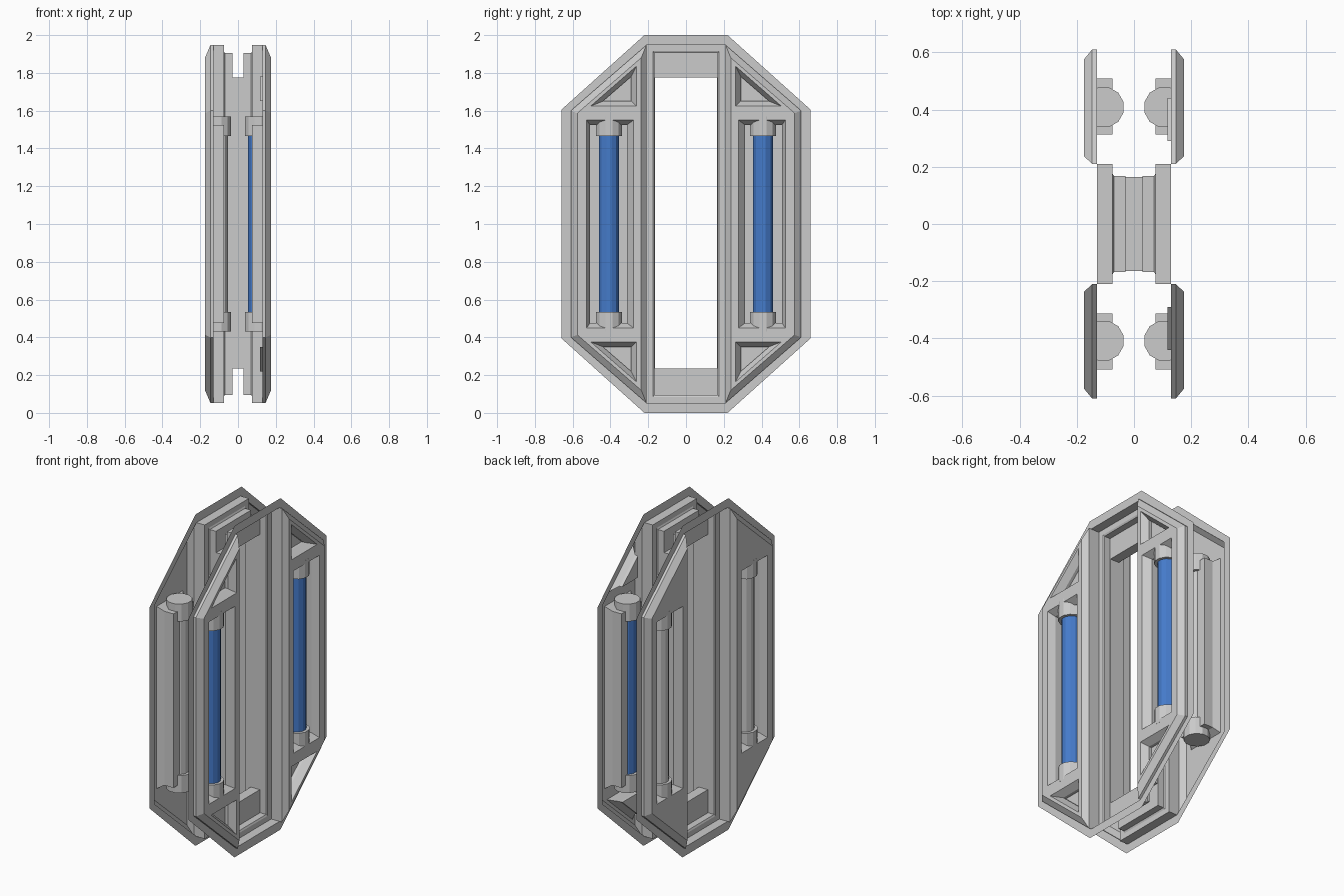
import bpy, bmesh, math
from mathutils import Vector

if "Cube" in bpy.data.objects:
    bpy.data.objects.remove(bpy.data.objects["Cube"])

blue = bpy.data.materials.new("blue")
blue.diffuse_color = (0.06, 0.2, 0.6, 1)
blue.use_nodes = True
blue.node_tree.nodes["Principled BSDF"].inputs["Base Color"].default_value = blue.diffuse_color


def ring(pts, x):
    return [Vector((x, y, z)) for y, z in pts]


def rect(y0, y1, z0, z1):
    return [(y0, z0), (y1, z0), (y1, z1), (y0, z1)]


def bridge(bm, *rings):
    # skin a series of matching closed outlines
    for a, b in zip(rings, rings[1:]):
        n = len(a)
        for i in range(n):
            j = (i + 1) % n
            bm.faces.new([bm.verts.new(p) for p in (a[i], a[j], b[j], b[i])])


def cap(bm, pts):
    bm.faces.new([bm.verts.new(p) for p in pts])


def fill(bm, *rings):
    # flat face with holes
    edges = []
    for r in rings:
        vs = [bm.verts.new(p) for p in r]
        edges += [bm.edges.new((vs[i - 1], vs[i])) for i in range(len(vs))]
    bmesh.ops.triangle_fill(bm, edges=edges, use_beauty=True, normal=(1, 0, 0))


def finish(bm, name, flip=False, mat=None):
    bmesh.ops.remove_doubles(bm, verts=bm.verts, dist=0.0005)
    bmesh.ops.recalc_face_normals(bm, faces=bm.faces)
    if flip:
        for v in bm.verts:
            v.co.x *= -1
    # outward means away from the centre plane on the outermost flat face
    bm.normal_update()
    top = max((f for f in bm.faces if abs(f.normal.x) > 0.99),
              key=lambda f: abs(f.calc_center_median().x), default=None)
    if top and top.normal.x * top.calc_center_median().x < 0:
        bmesh.ops.reverse_faces(bm, faces=bm.faces)
    me = bpy.data.meshes.new(name)
    bm.to_mesh(me)
    bm.free()
    ob = bpy.data.objects.new(name, me)
    bpy.context.collection.objects.link(ob)
    if mat:
        me.materials.append(mat)
    return ob


def panel(name, flip, pockets):
    bm = bmesh.new()

    def octagon(y0, z0, y1, z1):
        half = [(y0, z0), (y1, z1), (y1, 2 - z1), (y0, 2 - z0)]
        return half + [(-y, z) for y, z in reversed(half)]

    # thin outer flange
    bridge(bm, ring(octagon(.22, 0, .66, .395), .13),
           ring(octagon(.21, .053, .61, .4), .13))
    # stepped recess around the central opening
    bridge(bm, ring(rect(-.21, .21, .053, 1.947), .13),
           ring(rect(-.21, .21, .053, 1.947), .075),
           ring(rect(-.175, .175, .085, 1.915), .075),
           ring(rect(-.168, .168, .095, 1.905), .07),
           ring(rect(-.168, .168, .095, 1.905), .03),
           ring(rect(-.165, .165, .235, 1.775), .03))
    for s in (-1, 1):
        def m(pts):
            return [(y * s, z) for y, z in pts]
        # raised chamfered wing
        base = m([(.21, .053), (.61, .4), (.61, 1.6), (.21, 1.947)])
        top = ring(m([(.237, .12), (.575, .413), (.575, 1.587), (.237, 1.88)]), .175)
        bridge(bm, ring(base, .13), ring(base, .146), top)
        # long slot with a closed housing behind it
        mouth = ring(m(rect(.278, .526, .45, 1.55)), .175)
        inner = m(rect(.312, .509, .475, 1.525))
        floor = ring(inner, .075)
        bridge(bm, mouth, ring(inner, .135), floor)
        cap(bm, floor)
        holes = [mouth]
        # triangular corner pockets
        if pockets:
            for up in (False, True):
                def t(pts):
                    return m([(y, z if up else 2 - z) for y, z in pts])
                outer = ring(t([(.262, 1.836), (.262, 1.624), (.505, 1.624)]), .175)
                small = t([(.29, 1.78), (.29, 1.65), (.44, 1.65)])
                bottom = ring(small, .117)
                bridge(bm, outer, ring(small, .135), bottom)
                cap(bm, bottom)
                holes.append(outer)
        fill(bm, top, *holes)
    finish(bm, name, flip)


def cylinder(name, x, y, z0, z1, r, mat=None):
    bm = bmesh.new()
    c = [(x + r * math.cos(math.radians(15 + 30 * i)),
          y + r * math.sin(math.radians(15 + 30 * i))) for i in range(12)]
    lo = [Vector((a, b, z0)) for a, b in c]
    hi = [Vector((a, b, z1)) for a, b in c]
    bridge(bm, lo, hi)
    cap(bm, lo)
    cap(bm, hi)
    finish(bm, name, mat=mat)


panel("right_panel", False, True)
panel("left_panel", True, False)

# tunnel joining the two panels
bm = bmesh.new()
hole = rect(-.165, .165, .235, 1.775)
bridge(bm, ring(hole, -.03), ring(hole, .03))
finish(bm, "center_tunnel")

# tubes with end caps; only the right side is coloured
for side, sx, mat in (("right", 1, blue), ("left", -1, None)):
    for end, sy in (("back", 1), ("front", -1)):
        x, y = .106 * sx, .408 * sy
        cylinder(f"{side}_{end}_tube", x, y, .53, 1.47, .054, mat)
        cylinder(f"{side}_{end}_tube_cap_bottom", x, y, .43, .535, .072)
        cylinder(f"{side}_{end}_tube_cap_top", x, y, 1.465, 1.57, .072)
